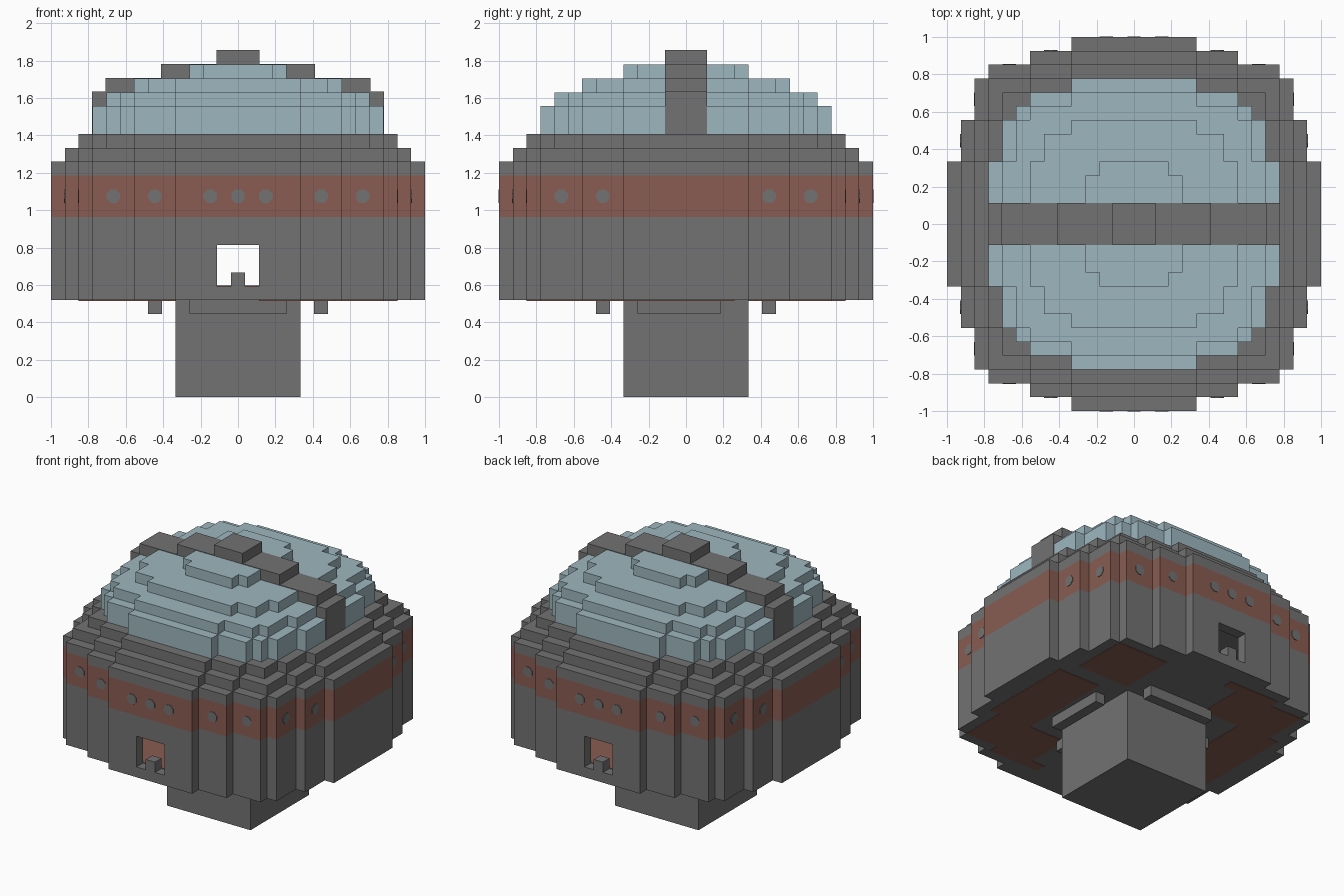
import bpy
import bmesh
from math import pi
from mathutils import Matrix

U = 2 / 27          # one block of the model
E = 0.05            # plate thickness, in blocks

if "Cube" in bpy.data.objects:
    bpy.data.objects.remove(bpy.data.objects["Cube"])


def material(name, rgb):
    m = bpy.data.materials.new(name)
    m.use_nodes = True
    m.diffuse_color = (*rgb, 1)
    bsdf = m.node_tree.nodes["Principled BSDF"]
    bsdf.inputs["Base Color"].default_value = (*rgb, 1)
    bsdf.inputs["Roughness"].default_value = 0.9
    return m


GREY = material("stone grey", (0.17, 0.17, 0.17))
BRICK = material("brick red", (0.25, 0.108, 0.084))
GLASS = material("pale blue", (0.34, 0.47, 0.52))


def finish(name, bm, mat):
    bmesh.ops.recalc_face_normals(bm, faces=bm.faces)
    bmesh.ops.scale(bm, vec=(U, U, U), verts=bm.verts)
    mesh = bpy.data.meshes.new(name)
    bm.to_mesh(mesh)
    bm.free()
    mesh.materials.append(mat)
    ob = bpy.data.objects.new(name, mesh)
    bpy.context.collection.objects.link(ob)
    return ob


def add_box(bm, x, y, z):
    """Box from three (low, high) ranges."""
    size = [b - a for a, b in (x, y, z)]
    mid = [(a + b) / 2 for a, b in (x, y, z)]
    bmesh.ops.create_cube(bm, size=1, matrix=Matrix.Translation(mid) @ Matrix.Diagonal((*size, 1)))


def boxes(name, mat, *ranges):
    bm = bmesh.new()
    for r in ranges:
        add_box(bm, *r)
    return finish(name, bm, mat)


def slab(name, mat, steps, z0, z1):
    """Stepped round slab; steps are (half width, y) from the far edge inward."""
    side = []
    for i, (hx, y) in enumerate(steps):
        side.append((hx, y))
        if i + 1 < len(steps):
            side.append((hx, steps[i + 1][1]))
    right = side + [(x, -y) for x, y in reversed(side)]
    outline = right + [(-x, y) for x, y in reversed(right)]
    bm = bmesh.new()
    face = bm.faces.new([bm.verts.new((x, y, z0)) for x, y in outline])
    top = bmesh.ops.extrude_face_region(bm, geom=[face])["geom"]
    bmesh.ops.translate(bm, vec=(0, 0, z1 - z0), verts=[v for v in top if isinstance(v, bmesh.types.BMVert)])
    return finish(name, bm, mat)


def mirrored(quarter):
    """Complete a profile that is symmetric about its diagonal."""
    return quarter + [(y, x) for x, y in reversed(quarter) if x != y]


def cut(ob, cutter):
    mod = ob.modifiers.new("cut", 'BOOLEAN')
    mod.operation, mod.solver, mod.object = 'DIFFERENCE', 'EXACT', cutter
    cutter.hide_render = True
    bpy.context.view_layer.objects.active = ob
    bpy.ops.object.modifier_apply(modifier=mod.name)
    bpy.data.objects.remove(cutter)


# Stepped footprints
hull = mirrored([(4.5, 13.5), (7.5, 12.5), (10.5, 11.5)])
room = mirrored([(4.5, 12.5), (7.5, 11.5), (9.5, 10.5)])
ledge_low = mirrored([(4.5, 12.5), (7.5, 11.5), (10.5, 10.5)])
ledge_high = mirrored([(4.5, 11.5), (7.5, 10.5), (9.5, 9.5)])

# Stem and hull, with a hollow room and a doorway running front to back
boxes("stem", GREY, ((-4.5, 4.5), (-4.5, 4.5), (0, 7)))
wall = slab("hull_wall", GREY, hull, 7, 13)
cut(wall, slab("room_cutter", GREY, room, 8, 12.5))
cut(wall, boxes("door_cutter", GREY, ((-1.5, 1.5), (-15, 15), (8, 11))))
slab("room_floor", BRICK, room, 8, 8 + E)
boxes("door_steps", GREY, *[((-.5, .5), (y - .5, y + .5), (8, 9)) for y in (-13, 13)])
slab("brick_band", BRICK, hull, 13, 16)
slab("hull_rim", GREY, hull, 16, 17)
slab("lower_ledge", GREY, ledge_low, 17, 18)
slab("upper_ledge", GREY, ledge_high, 18, 19)

# Glass dome
slab("dome_base", GLASS, mirrored([(4.5, 10.5), (7.5, 9.5), (8.5, 8.5)]), 19, 21)
slab("dome_lower", GLASS, mirrored([(4.5, 9.5), (7.5, 8.5)]), 21, 22)
slab("dome_upper", GLASS, mirrored([(4.5, 7.5), (6.5, 6.5)]), 22, 23)
slab("dome_cap", GLASS, [(2.5, 4.5), (3.5, 3.5)], 23, 24)

# Arched beam across the dome, a hair proud of the glass
boxes("dome_beam", GREY, *[((-hx - E, hx + E), (-1.5, 1.5), (z0, z1 + E))
                           for hx, z0, z1 in ((10.5, 19, 22), (9.5, 22, 23), (5.5, 23, 24), (1.5, 24, 25))])

# Round lights painted on the band
bm = bmesh.new()


def light(pos, axis):
    spin = Matrix.Rotation(pi / 2, 4, axis) @ Matrix.Rotation(pi / 8, 4, 'Z')
    bmesh.ops.create_cone(bm, cap_ends=True, segments=8, radius1=.52, radius2=.52, depth=2 * E,
                          matrix=Matrix.Translation(pos) @ spin)


for s in (-1, 1):
    for a, depth in ((0, 13.5), (2, 13.5), (-2, 13.5), (6, 12.5), (-6, 12.5), (9, 11.5), (-9, 11.5)):
        light((a, s * depth, 14.5), 'X')
        if abs(a) > 2:
            light((s * depth, a, 14.5), 'Y')
finish("band_lights", bm, GREY)

# Bars hanging around the stem
bars = []
for s in (-6, 6):
    bars.append(((-3.5, 3.5), (s - .5, s + .5), (6, 7)))
    bars.append(((s - .5, s + .5), (-3.5, 2.5), (6, 7)))
boxes("under_bars", GREY, *bars)

# Brick patches under the hull, repeated by a half turn
patches = []
for x, y in (((5, 10.5), (5, 10.5)), ((7, 11.5), (-6, 3.5)),
             ((3, 10.5), (-10.5, -6)), ((1.5, 7), (-11.5, -10.5))):
    z = (7 - E, 7)
    patches.append((x, y, z))
    patches.append(((-x[1], -x[0]), (-y[1], -y[0]), z))
boxes("under_patches", BRICK, *patches)
